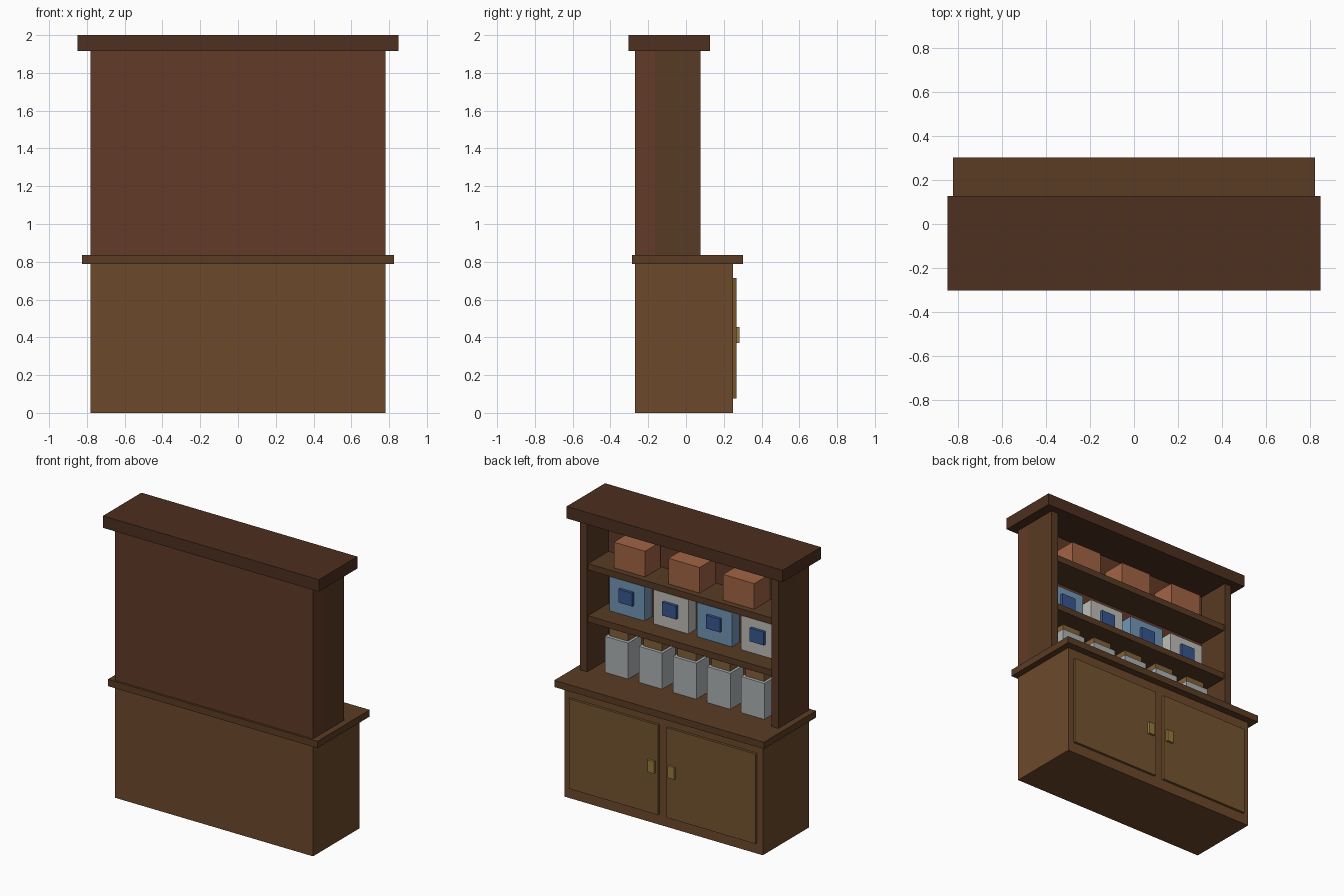
import bpy, bmesh

if "Cube" in bpy.data.objects:
    bpy.data.objects.remove(bpy.data.objects["Cube"])


def material(name, r, g, b):
    m = bpy.data.materials.new(name)
    m.diffuse_color = [(c / 255) ** 2.2 for c in (r, g, b)] + [1]
    m.use_nodes = True
    m.node_tree.nodes["Principled BSDF"].inputs["Base Color"].default_value = m.diffuse_color
    return m


BASE = material("base_wood", 108, 74, 47)
DOOR = material("door_wood", 116, 84, 50)
TOP = material("counter_wood", 90, 62, 40)
SIDE = material("side_wood", 88, 61, 40)
BACK = material("back_wood", 98, 61, 43)
CORNICE = material("cornice_wood", 78, 51, 36)
BRASS = material("brass", 150, 122, 62)
CLAY = material("clay", 160, 100, 70)
BLUE = material("blue_glaze", 115, 150, 182)
WHITE = material("white_glaze", 190, 188, 182)
NAVY = material("navy_glaze", 58, 88, 142)
GREY = material("grey_glass", 172, 176, 178)
LID = material("lid_wood", 130, 98, 60)


def box(name, x, y, z, mat):
    """Axis-aligned box from (min, max) ranges."""
    bm = bmesh.new()
    bmesh.ops.create_cube(bm, size=1)
    for v in bm.verts:
        v.co = [r[0] + (c + 0.5) * (r[1] - r[0]) for c, r in zip(v.co, (x, y, z))]
    mesh = bpy.data.meshes.new(name)
    bm.to_mesh(mesh)
    bm.free()
    mesh.materials.append(mat)
    obj = bpy.data.objects.new(name, mesh)
    bpy.context.collection.objects.link(obj)
    return obj


def span(centre, width):
    return (centre - width / 2, centre + width / 2)


# Carcass: cupboard, counter, back panel, cornice
box("cupboard_base", (-0.78, 0.78), (-0.27, 0.25), (0, 0.79), BASE)
box("counter", (-0.825, 0.825), (-0.285, 0.302), (0.788, 0.836), TOP)
box("back_panel", (-0.78, 0.78), (-0.27, -0.164), (0.836, 1.915), BACK)
box("cornice", (-0.85, 0.85), (-0.304, 0.128), (1.915, 2.0), CORNICE)

# Mirrored pairs: upright sides, doors, handles
for label, s in (("left", -1), ("right", 1)):
    box(f"upright_{label}", span(s * 0.7525, 0.055), (-0.164, 0.076), (0.836, 1.915), SIDE)
    box(f"door_{label}", span(s * 0.385, 0.70), (0.25, 0.267), (0.075, 0.715), DOOR)
    box(f"handle_{label}", span(s * 0.08, 0.05), (0.267, 0.284), (0.37, 0.455), BRASS)

# Shelves
for i, z in enumerate((1.21, 1.58)):
    box(f"shelf_{i + 1}", (-0.73, 0.73), (-0.2, 0.066), span(z, 0.045), SIDE)

# Top shelf: three clay crocks
for i in range(3):
    box(f"crock_{i + 1}", span((1 - i) * 0.43, 0.245), (-0.155, 0.022), (1.602, 1.785), CLAY)

# Middle shelf: four standing plates with a raised centre square
for i in range(4):
    x = (1.5 - i) * 0.345
    box(f"plate_{i + 1}", span(x, 0.275), (-0.16, -0.076), (1.232, 1.475), WHITE if i % 2 else BLUE)
    box(f"plate_centre_{i + 1}", span(x, 0.11), (-0.076, -0.056), span(1.368, 0.095), NAVY)

# Counter: five jars with lids
for i in range(5):
    x = (2 - i) * 0.268
    box(f"jar_{i + 1}", span(x, 0.183), (-0.135, 0.015), (0.836, 1.092), GREY)
    box(f"jar_lid_{i + 1}", span(x, 0.145), (-0.115, -0.008), (1.092, 1.145), LID)
